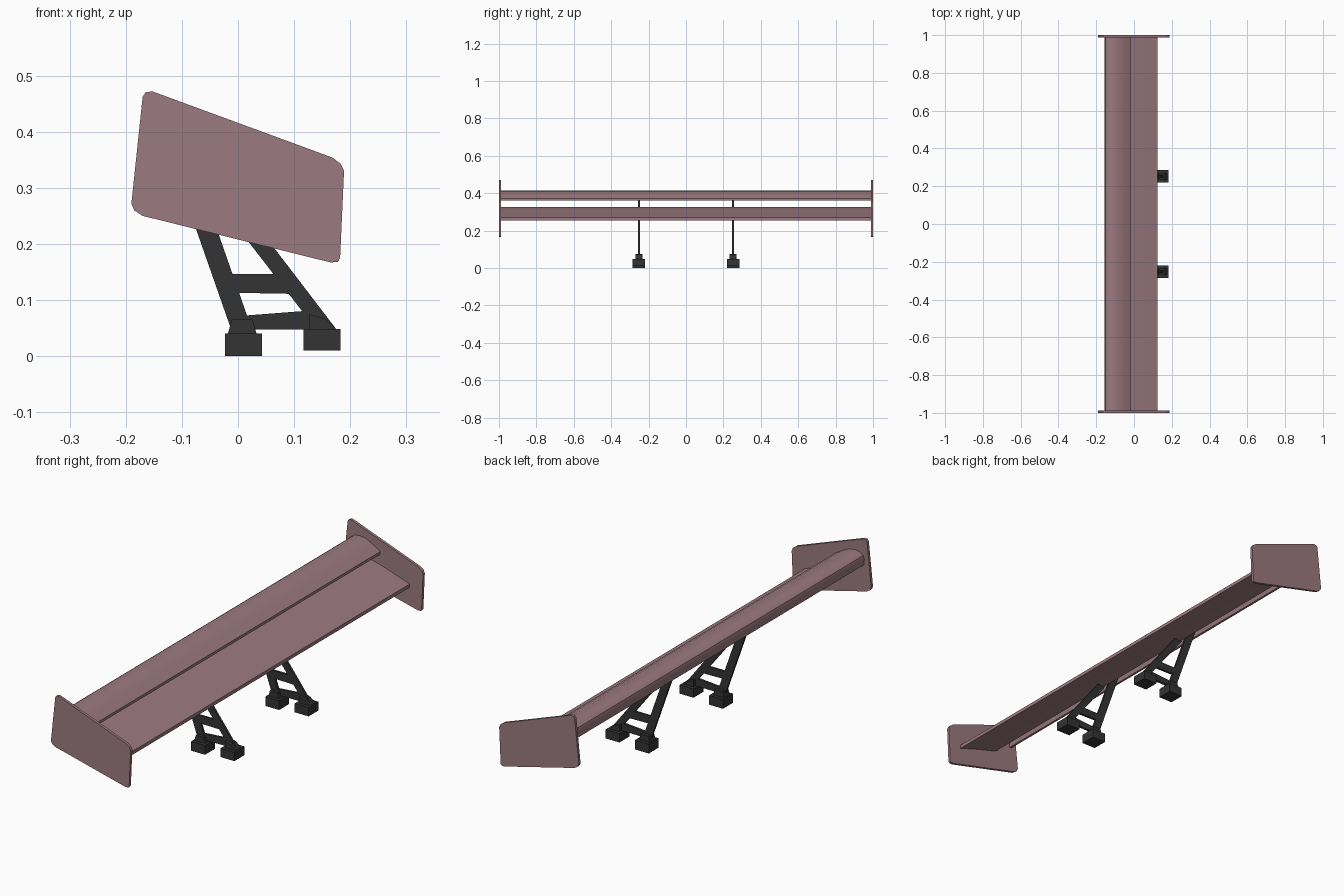
import bpy
import bmesh
import math

cube = bpy.data.objects.get("Cube")
if cube:
    bpy.data.objects.remove(cube, do_unlink=True)


def make_material(name, rgb):
    mat = bpy.data.materials.new(name)
    mat.use_nodes = True
    colour = (*rgb, 1.0)
    mat.diffuse_color = colour
    mat.node_tree.nodes["Principled BSDF"].inputs["Base Color"].default_value = colour
    return mat


PINK = make_material("dusty_pink", (0.33, 0.195, 0.215))
BLACK = make_material("charcoal_black", (0.033, 0.033, 0.033))


def finish(bm, name, mat, smooth=False):
    bmesh.ops.recalc_face_normals(bm, faces=bm.faces)
    mesh = bpy.data.meshes.new(name)
    bm.to_mesh(mesh)
    bm.free()
    mesh.materials.append(mat)
    obj = bpy.data.objects.new(name, mesh)
    bpy.context.collection.objects.link(obj)
    if smooth:
        bpy.ops.object.select_all(action="DESELECT")
        obj.select_set(True)
        bpy.context.view_layer.objects.active = obj
        bpy.ops.object.shade_smooth_by_angle(angle=math.radians(35))
    return obj


def add_prism(bm, profile, y_mid, width):
    """Extrude an xz profile along y, centred on y_mid."""
    verts = [bm.verts.new((x, y_mid - width / 2, z)) for x, z in profile]
    face = bm.faces.new(verts)
    new = bmesh.ops.extrude_face_region(bm, geom=[face])["geom"]
    moved = [v for v in new if isinstance(v, bmesh.types.BMVert)]
    bmesh.ops.translate(bm, verts=moved, vec=(0, width, 0))


def prism(name, profiles, y_mid, width, mat, smooth=False):
    bm = bmesh.new()
    for profile in profiles:
        add_prism(bm, profile, y_mid, width)
    return finish(bm, name, mat, smooth)


def box(x0, x1, z0, z1):
    return [(x0, z0), (x1, z0), (x1, z1), (x0, z1)]


SPAN = 1.98

# Upper wing: curved sheet with a drooped nose
upper_wing = [
    (-0.155, 0.36), (-0.157, 0.385), (-0.152, 0.4), (-0.138, 0.41),
    (-0.115, 0.415), (-0.085, 0.411), (-0.05, 0.394), (-0.015, 0.372),
    (-0.015, 0.36), (-0.055, 0.382), (-0.09, 0.396), (-0.115, 0.4),
    (-0.134, 0.395), (-0.143, 0.382), (-0.145, 0.36),
]
prism("upper_wing", [upper_wing], 0, SPAN, PINK, True)

# Lower wing: tapered plank with a rounded nose
lower_wing = [
    (0.125, 0.255), (0.125, 0.27), (0.02, 0.305), (-0.045, 0.324),
    (-0.065, 0.326), (-0.075, 0.32), (-0.068, 0.312), (0.02, 0.288),
]
prism("lower_wing", [lower_wing], 0, SPAN, PINK, True)

# End plates with clipped corners
end_plate = [
    (-0.17, 0.462), (-0.165, 0.47), (-0.153, 0.472), (0.168, 0.354),
    (0.183, 0.343), (0.189, 0.33), (0.182, 0.175), (0.178, 0.168),
    (0.165, 0.167), (-0.17, 0.25), (-0.185, 0.26), (-0.19, 0.272),
]

# Ladder-shaped stand: two legs and two crossbars
stand = [
    [(-0.012, 0.047), (0.025, 0.047), (-0.095, 0.39), (-0.132, 0.39)],
    [(0.14, 0.047), (0.176, 0.047), (-0.01, 0.29), (-0.048, 0.29)],
    [(-0.01, 0.113), (0.097, 0.111), (0.07, 0.146), (-0.02, 0.146)],
    [(0.01, 0.047), (0.15, 0.048), (0.125, 0.081), (0.008, 0.072)],
]
front_clamp = [(-0.018, 0.04), (0.033, 0.04), (0.026, 0.065), (-0.011, 0.065)]
rear_clamp = [(0.127, 0.048), (0.176, 0.048), (0.155, 0.067), (0.127, 0.075)]

for side, label in ((1, "back"), (-1, "front")):
    prism(f"{label}_end_plate", [end_plate], side * 0.994, 0.012, PINK)
    y = side * 0.252
    prism(f"{label}_stand", stand, y, 0.01, BLACK)
    prism(f"{label}_clamps", [front_clamp, rear_clamp], y, 0.038, BLACK)
    prism(f"{label}_feet",
          [box(-0.023, 0.043, 0, 0.04), box(0.117, 0.183, 0.01, 0.048)],
          y, 0.067, BLACK)
